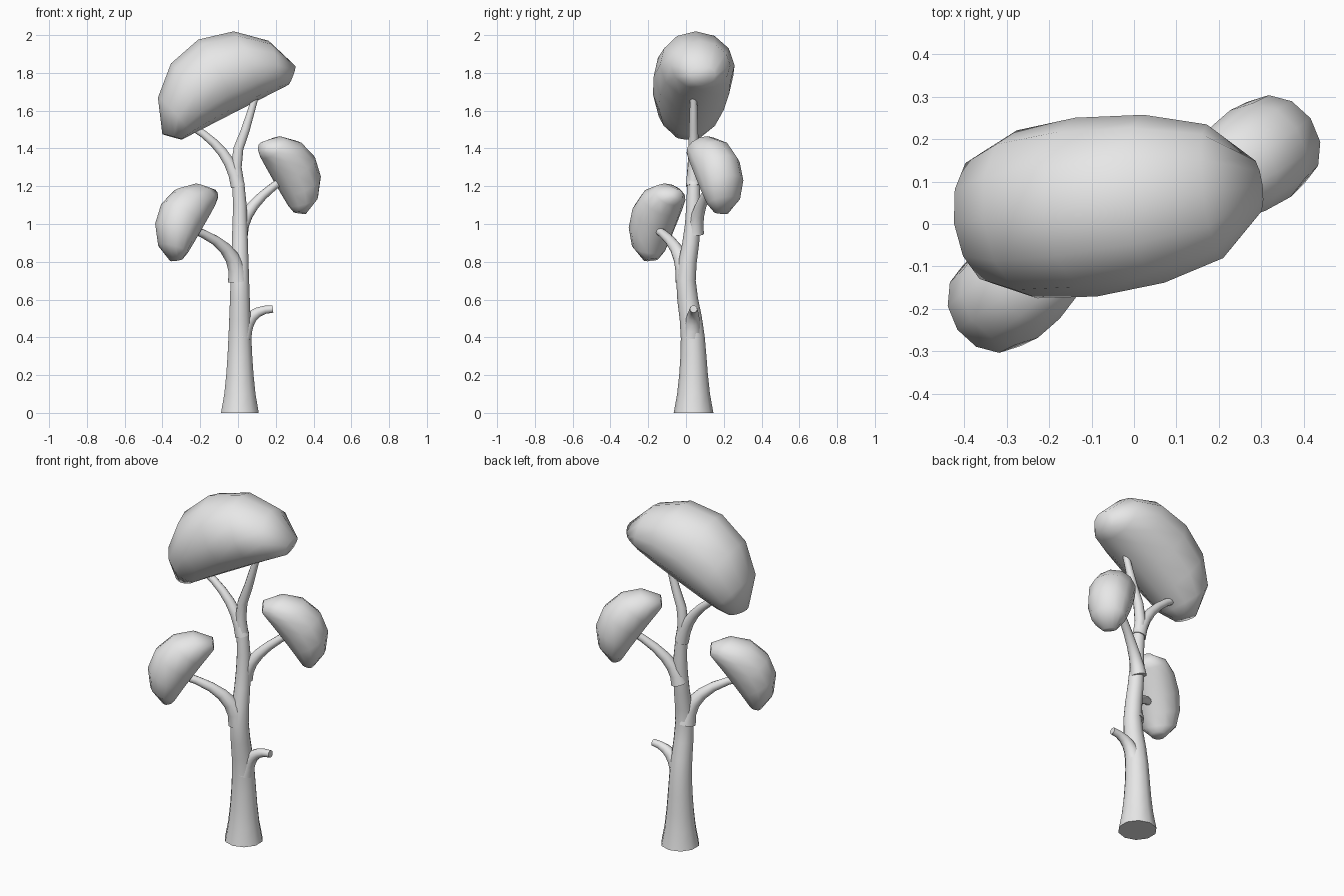
import bpy, bmesh
from math import sin, cos, exp, pi, radians, sqrt
from mathutils import Vector, Matrix

default_cube = bpy.data.objects.get("Cube")
if default_cube:
    bpy.data.objects.remove(default_cube, do_unlink=True)

tone = 0.8
grey = bpy.data.materials.new("plain_grey")
grey.use_nodes = True
grey.diffuse_color = (tone, tone, tone, 1)
grey.node_tree.nodes["Principled BSDF"].inputs["Base Color"].default_value = grey.diffuse_color


def loft(name, rings):
    """Skin a list of closed rings, cap both ends and shade smooth."""
    bm = bmesh.new()
    loops = [[bm.verts.new(point) for point in ring] for ring in rings]
    for lower, upper in zip(loops, loops[1:]):
        for i in range(len(lower)):
            bm.faces.new((lower[i - 1], lower[i], upper[i], upper[i - 1]))
    bm.faces.new(loops[0])
    bm.faces.new(loops[-1])
    bmesh.ops.recalc_face_normals(bm, faces=bm.faces)
    mesh = bpy.data.meshes.new(name)
    bm.to_mesh(mesh)
    bm.free()
    mesh.materials.append(grey)
    obj = bpy.data.objects.new(name, mesh)
    bpy.context.collection.objects.link(obj)
    bpy.ops.object.select_all(action='DESELECT')
    obj.select_set(True)
    bpy.context.view_layer.objects.active = obj
    bpy.ops.object.shade_smooth_by_angle(angle=radians(70))


def tube(name, centres, radii, sides=10):
    """Round sections set square to a path."""
    rings = []
    for k, (centre, radius) in enumerate(zip(centres, radii)):
        before = centres[max(k - 1, 0)]
        after = centres[min(k + 1, len(centres) - 1)]
        along = (after - before).normalized()
        across = along.cross(Vector((1, 0, 0))).normalized()
        third = along.cross(across)
        angles = [2 * pi * i / sides for i in range(sides)]
        rings.append([centre + radius * (cos(a) * across + sin(a) * third) for a in angles])
    loft(name, rings)


def branch(name, start, bend, tip, base_radius, tip_radius=0.02, steps=6):
    """Curved limb that flares where it leaves the trunk."""
    start, bend, tip = Vector(start), Vector(bend), Vector(tip)
    fractions = [k / steps for k in range(steps + 1)]
    centres = [start.lerp(bend, t).lerp(bend.lerp(tip, t), t) for t in fractions]
    radii = [tip_radius + (base_radius - tip_radius) * (1 - t) ** 1.5 for t in fractions]
    tube(name, centres, radii)


def crown(name, centre, radius, yaw, pitch, sections=7, sides=12):
    """Bean of oval sections fanned between a half circle and a flat underside."""
    place = (Matrix.Translation(centre) @ Matrix.Rotation(radians(yaw), 4, 'Z')
             @ Matrix.Rotation(radians(-pitch), 4, 'Y'))
    first = radians(6)
    rings = []
    for k in range(sections):
        fan = first + (pi - 2 * first) * k / (sections - 1)
        outer = Vector((-cos(fan), 0, sin(fan)))
        inner = Vector((-0.8 * cos(fan), 0, -0.08))
        half_width = Vector((0, 0.53 * sqrt(sin(fan)), 0))
        ring = []
        for i in range(sides):
            a = 2 * pi * i / sides
            point = inner.lerp(outer, (1 + cos(a)) / 2) + half_width * sin(a)
            ring.append(place @ (radius * point))
        rings.append(ring)
    loft(name, rings)


def bump(z, middle, spread):
    return exp(-((z - middle) / spread) ** 2)


# Trunk: swelling foot, gentle sway, running on into the right upper fork
heights = [k / 10 for k in range(18)]
trunk_path = [Vector((0.01 + 0.3 * max(0, z - 1.4) - 0.02 * bump(z, 1.3, 0.1),
                      0.04 - 0.04 * bump(z, 0.7, 0.2), z)) for z in heights]
trunk_radii = [0.075 - 0.034 * z + 0.03 * exp(-z / 0.15) for z in heights]
tube("trunk", trunk_path, trunk_radii)

# Branches and the cut stub
branch("upper_fork", start=(0, 0.04, 1.2), bend=(-0.04, 0.04, 1.4),
       tip=(-0.25, 0.04, 1.52), base_radius=0.04)
branch("low_branch", start=(0, 0, 0.7), bend=(0, -0.02, 0.9),
       tip=(-0.27, -0.17, 0.98), base_radius=0.055)
branch("middle_branch", start=(0.01, 0.05, 0.95), bend=(0.03, 0.05, 1.1),
       tip=(0.26, 0.17, 1.25), base_radius=0.045)
branch("cut_stub", start=(0.02, 0.03, 0.4), bend=(0.05, 0.04, 0.55),
       tip=(0.185, 0.04, 0.55), base_radius=0.055)

# Large top crown, and two small ones half a turn apart
crown("top_crown", centre=(-0.03, 0.05, 1.62), radius=0.4, yaw=7, pitch=27)
crown("left_crown", centre=(0.225, 0.115, 1.23), radius=0.235, yaw=35, pitch=-55)
crown("right_crown", centre=(-0.225, -0.115, 0.98), radius=0.235, yaw=215, pitch=-55)
